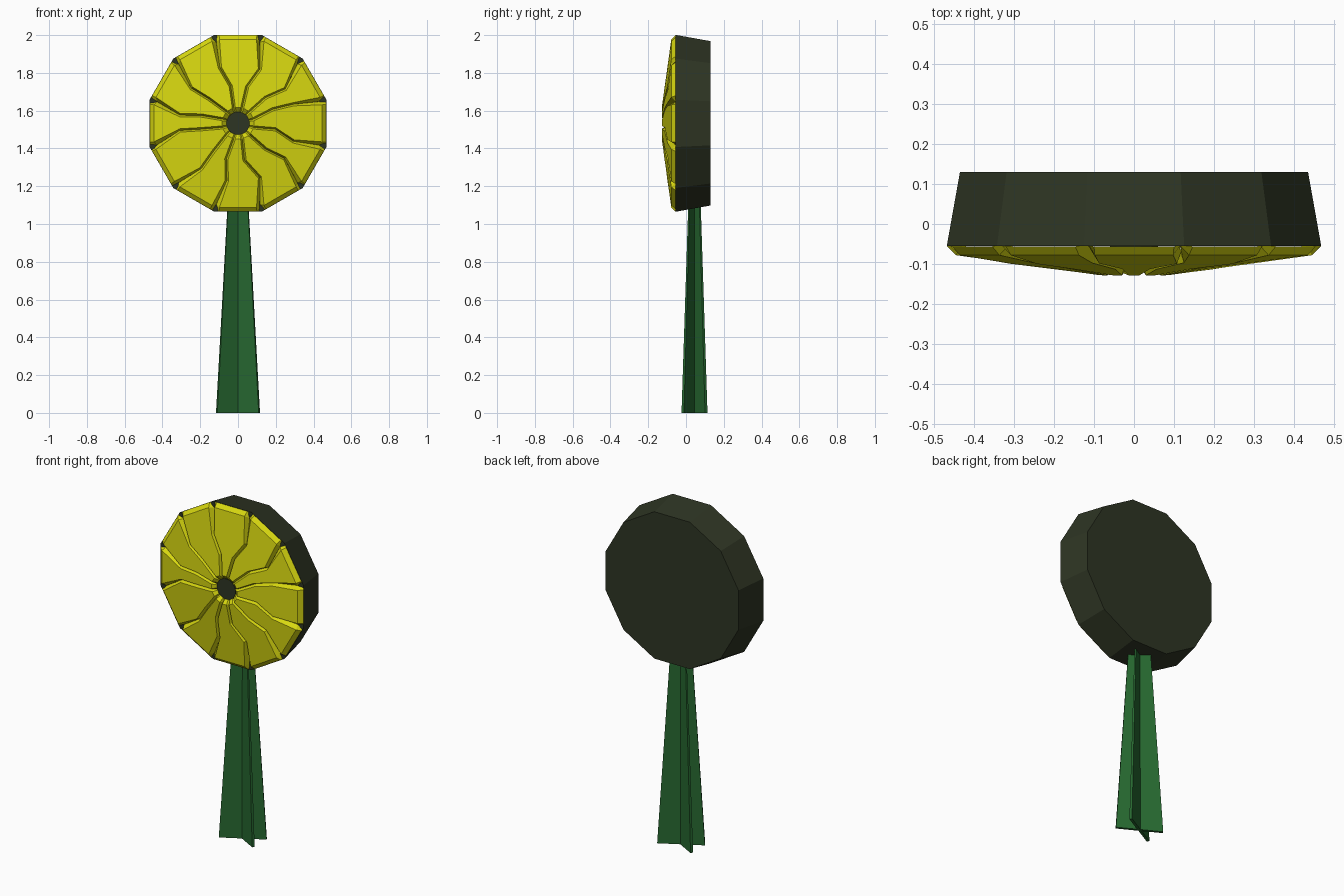
import bpy, bmesh, math
from mathutils import Vector

if "Cube" in bpy.data.objects:
    bpy.data.objects.remove(bpy.data.objects["Cube"])

CZ = 1.533            # height of the flower centre
N = 12
STEP = 2 * math.pi / N


def material(name, rgb):
    m = bpy.data.materials.new(name)
    m.diffuse_color = (*rgb, 1)
    m.use_nodes = True
    m.node_tree.nodes["Principled BSDF"].inputs["Base Color"].default_value = m.diffuse_color
    return m


YELLOW = material("petal yellow", (0.68, 0.68, 0.005))
DARK = material("dark olive", (0.027, 0.035, 0.017))
GREEN = material("stem green", (0.02, 0.14, 0.03))


def make(name, verts, faces, mat):
    me = bpy.data.meshes.new(name)
    me.from_pydata(verts, [], faces)
    bm = bmesh.new()
    bm.from_mesh(me)
    bmesh.ops.recalc_face_normals(bm, faces=bm.faces)
    bm.to_mesh(me)
    bm.free()
    me.materials.append(mat)
    ob = bpy.data.objects.new(name, me)
    bpy.context.collection.objects.link(ob)
    return ob


def polar(r, a, y):
    return Vector((r * math.cos(a), y, CZ + r * math.sin(a)))


def drum(name, r_front, y_front, r_back, y_back, mat):
    """Twelve-sided frustum lying along y, sized by its flat sides."""
    k = 1 / math.cos(STEP / 2)
    verts = [polar(r * k, (i + 0.5) * STEP, y)
             for r, y in ((r_front, y_front), (r_back, y_back)) for i in range(N)]
    faces = [list(range(N)), list(range(N, 2 * N))]
    faces += [[i, (i + 1) % N, N + (i + 1) % N, N + i] for i in range(N)]
    return make(name, verts, faces, mat)


# Flower back and centre
drum("flower_back", 0.468, -0.055, 0.435, 0.13, DARK)
drum("flower_centre", 0.06, -0.11, 0.06, -0.05, DARK)


# Petals, separated by crooked grooves
def height(d):
    return -0.128 + (d - 0.085) * 0.05 / 0.36


RADII = (0.055, 0.085, 0.2, 0.31)
# angular wobble in degrees of each groove at the two middle radii
WOBBLE = [(7, 4), (-2, -9), (1, -7), (-4, 3), (5, 8), (3, 7),
          (-6, -8), (4, 6), (-3, 4), (-5, 7), (2, 8), (6, -3)]


def seam(i):
    a = (i + 0.5) * STEP
    w = [math.radians(v) for v in WOBBLE[i % N]]
    return [a, a, a + w[0], a + w[1]]


for k in range(N):
    mid = k * STEP
    lo, hi = seam((k - 1) % N), seam(k)
    if k == 0:
        lo = [a - 2 * math.pi for a in lo]
    out = Vector((math.cos(mid), 0, math.sin(mid)))
    side = Vector((-math.sin(mid), 0, math.cos(mid)))
    centre = Vector((0, 0, CZ))

    def flat(d, s, y):
        return centre + out * d + side * s + Vector((0, y, 0))

    verts = []
    for j, r in enumerate(RADII):
        inset = min(0.009, r * 0.1) / r
        floor = min(height(r) + 0.024, -0.054)
        for a, low in ((lo[j], True), (lo[j] + inset, False),
                       (hi[j] - inset, False), (hi[j], True)):
            p = polar(r, a, 0)
            d = (p - centre).dot(out)
            p.y = floor if low else (-0.1 if j == 0 else height(max(d, 0.083)))
            verts.append(p)
    # shoulder of the petal, then its bevelled rim with clipped corners
    verts += [flat(0.43, -0.115, -0.054), flat(0.445, -0.098, height(0.445)),
              flat(0.445, 0.098, height(0.445)), flat(0.43, 0.115, -0.054)]
    verts += [flat(0.467, -0.112, -0.054), flat(0.467, -0.1, -0.056),
              flat(0.467, 0.1, -0.056), flat(0.467, 0.112, -0.054)]
    faces = [[4 * j + c, 4 * j + c + 1, 4 * j + c + 5, 4 * j + c + 4]
             for j in range(5) for c in range(3)]
    ob = make(f"petal_{k + 1}", verts, faces, YELLOW)
    # keep open sheets facing forwards
    me = ob.data
    if sum(p.normal.y * p.area for p in me.polygons) > 0:
        me.flip_normals()

# Stem: two tapering blades that cross in an X
THICK, TOP = 0.015, 1.2
for name, s in (("stem_blade_a", 1), ("stem_blade_b", -1)):
    direction = Vector((0.118, 0.065 * s, 0)).normalized()
    normal = Vector((-direction.y, direction.x, 0))
    verts = []
    for z, half, t in ((0, 0.129, THICK), (TOP, 0.055, THICK * 0.5)):
        for u, v in ((-1, -1), (1, -1), (1, 1), (-1, 1)):
            verts.append(Vector((0, 0.045, z)) + direction * half * u + normal * t / 2 * v)
    faces = [[0, 1, 2, 3], [4, 5, 6, 7]]
    faces += [[i, (i + 1) % 4, 4 + (i + 1) % 4, 4 + i] for i in range(4)]
    make(name, verts, faces, GREEN)
